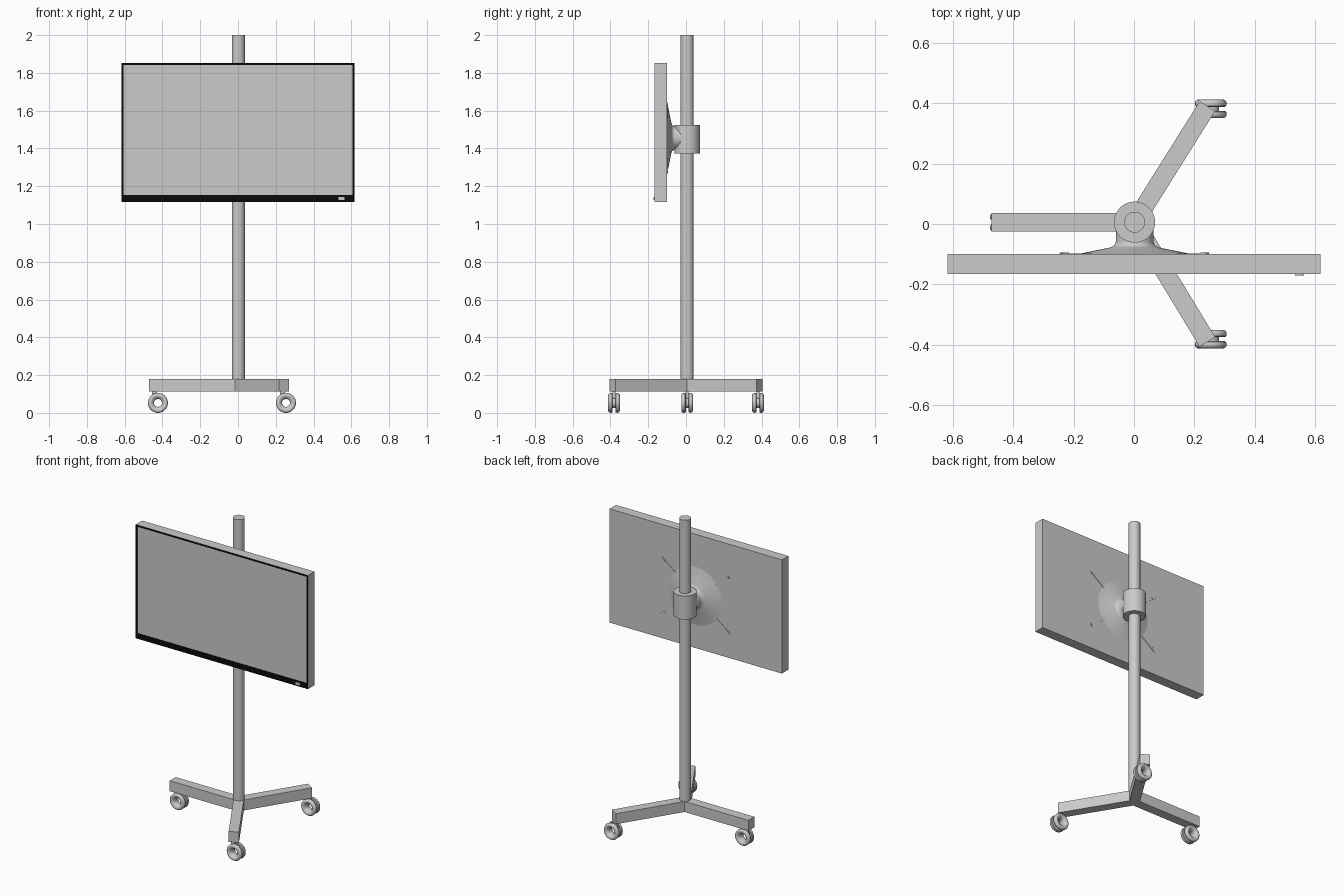
import bpy, bmesh, math
from mathutils import Vector, Matrix

if "Cube" in bpy.data.objects:
    bpy.data.objects.remove(bpy.data.objects["Cube"])

CX, CY = 0.002, 0.006          # pole axis
MZ = 1.455                     # mount height


def finish(name, bm, smooth=False):
    bmesh.ops.recalc_face_normals(bm, faces=bm.faces)
    mesh = bpy.data.meshes.new(name)
    bm.to_mesh(mesh)
    bm.free()
    ob = bpy.data.objects.new(name, mesh)
    bpy.context.collection.objects.link(ob)
    if smooth:
        bpy.ops.object.select_all(action='DESELECT')
        bpy.context.view_layer.objects.active = ob
        ob.select_set(True)
        bpy.ops.object.shade_smooth_by_angle(angle=math.radians(35))
    return ob


def box(name, lo, hi, rot=Matrix()):
    lo, hi = Vector(lo), Vector(hi)
    bm = bmesh.new()
    m = Matrix.Translation((lo + hi) / 2) @ rot @ Matrix.Diagonal((*(hi - lo), 1))
    bmesh.ops.create_cube(bm, size=1, matrix=m)
    return finish(name, bm)


def lathe(name, profile, centre, axis='Z', steps=48, closed=False):
    """Spin (radius, height) points around an axis; open profiles get capped."""
    bm = bmesh.new()
    rings = []
    for i in range(steps):
        a = 2 * math.pi * i / steps
        ring = []
        for r, h in profile:
            u, v = r * math.cos(a), r * math.sin(a)
            p = (u, v, h) if axis == 'Z' else (u, h, v)
            ring.append(bm.verts.new(Vector(p) + Vector(centre)))
        rings.append(ring)
    n = len(profile)
    for i in range(steps):
        a, b = rings[i], rings[(i + 1) % steps]
        for j in range(n if closed else n - 1):
            k = (j + 1) % n
            bm.faces.new((a[j], b[j], b[k], a[k]))
    if not closed:
        bm.faces.new([r[0] for r in rings])
        bm.faces.new([r[-1] for r in rings])
    return finish(name, bm, True)


# three-legged base: one Y-shaped outline, extruded
bm = bmesh.new()
hub, half = Vector((CX, CY)), 0.0305
ends = [Vector((-0.472, CY)), Vector((0.243, -0.390)), Vector((0.243, 0.390))]
outline = []
for i, end in enumerate(ends):
    d = (end - hub).normalized()
    side = Vector((-d.y, d.x)) * half
    outline += [end - side, end + side]
    bisect = (d + (ends[(i + 1) % 3] - hub).normalized()).normalized()
    sine = abs(d.x * bisect.y - d.y * bisect.x)
    outline.append(hub + bisect * half / sine)
face = bm.faces.new([bm.verts.new((p.x, p.y, 0.112)) for p in outline])
top = bmesh.ops.extrude_face_region(bm, geom=[face])['geom']
bmesh.ops.translate(bm, vec=(0, 0, 0.068),
                    verts=[g for g in top if isinstance(g, bmesh.types.BMVert)])
finish("base_legs", bm)

# casters: twin rounded wheels with an open hub, and a stem in the slot
half_wheel = [(0.021, 0.014), (0.026, 0.023), (0.034, 0.029), (0.041, 0.031),
              (0.047, 0.029), (0.052, 0.023), (0.053, 0.017), (0.051, 0.010),
              (0.047, 0.007), (0.027, 0.007)]
wheel = half_wheel + [(r, -h) for r, h in reversed(half_wheel)]
for tag, x, y in (("left", -0.424, CY), ("front", 0.254, -0.381), ("back", 0.254, 0.381)):
    lathe(f"caster_wheel_{tag}", wheel, (x, y, 0.053), 'Y', 40, True)
    box(f"caster_stem_{tag}", (x - 0.031, y - 0.008, 0.072), (x - 0.006, y + 0.008, 0.114))

# pole and sliding collar
lathe("pole", [(0.0345, 0.115), (0.0345, 2.0)], (CX, CY, 0))
lathe("collar", [(0.068, 1.373), (0.068, 1.525)], (CX, CY, 0))

# mount: neck flaring into a shallow cone against the screen back
lathe("mount_cone", [(0.062, CY - 0.01), (0.062, -0.058), (0.064, -0.066), (0.070, -0.073),
                     (0.082, -0.078), (0.188, -0.0995), (0.188, -0.105)],
      (CX, 0, MZ), 'Y', 64)

# diagonal mounting arms with end pads
for i, s in enumerate((1, -1)):
    ang = math.atan2(0.18, 0.24) * s
    rot = Matrix.Rotation(-ang, 4, 'Y')
    box(f"mount_arm_{i}", (CX - 0.305, -0.104, MZ - 0.007),
        (CX + 0.305, -0.097, MZ + 0.007), rot)
    for j, e in enumerate((1, -1)):
        px, pz = CX + e * 0.232, MZ + e * s * 0.174
        box(f"arm_pad_{i}_{j}", (px - 0.012, -0.104, pz - 0.008),
            (px + 0.012, -0.095, pz + 0.008), rot)

# display: one box, front inset into a black bezel and a barely recessed screen
black = bpy.data.materials.new("bezel_black")
black.diffuse_color = (0.003, 0.003, 0.003, 1)
black.use_nodes = True
black.node_tree.nodes["Principled BSDF"].inputs["Base Color"].default_value = black.diffuse_color
bm = bmesh.new()
bmesh.ops.create_cube(bm, size=1, matrix=Matrix.Translation((0, -0.1325, 1.485))
                      @ Matrix.Diagonal((1.234, 0.066, 0.736, 1)))
front = min(bm.faces, key=lambda f: f.calc_center_median().y)
ring = bmesh.ops.inset_region(bm, faces=[front], thickness=0.016)['faces']
for f in ring:
    f.material_index = 1
for v in front.verts:
    if v.co.z < 1.4:
        v.co.z += 0.024
walls = bmesh.ops.inset_region(bm, faces=[front], thickness=0.0005, depth=-0.002)['faces']
for f in walls:
    f.material_index = 1
front.material_index = 0
display = finish("display", bm)
display.data.materials.append(None)
display.data.materials.append(black)

# power button on the lower bezel
box("power_button", (0.533, -0.171, 1.127), (0.563, -0.163, 1.143))
